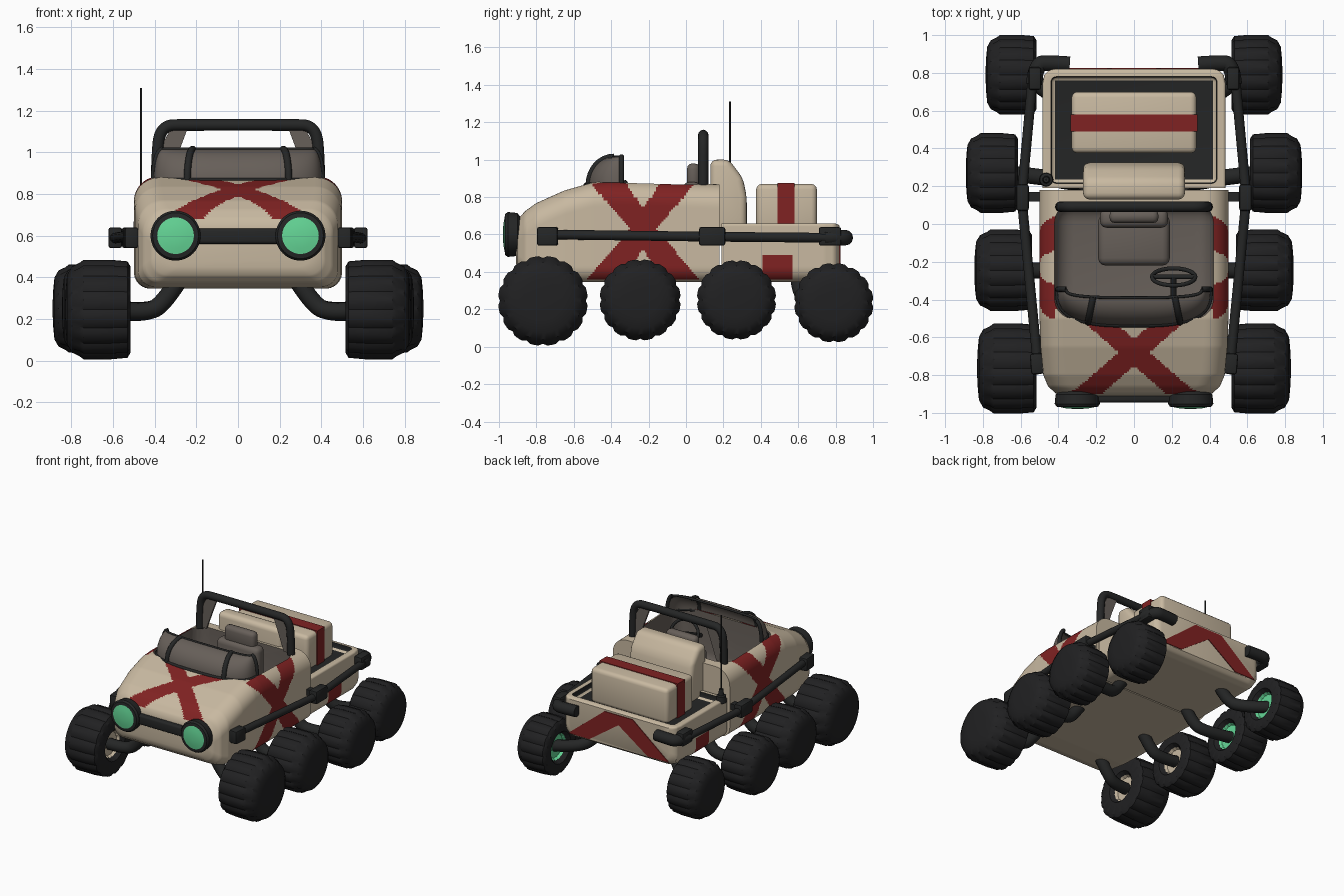
import bpy, bmesh, math
from mathutils import Matrix, Vector

if "Cube" in bpy.data.objects:
    bpy.data.objects.remove(bpy.data.objects["Cube"])

def mat(name, r, g, b):
    m = bpy.data.materials.new(name)
    m.diffuse_color = (r, g, b, 1)
    m.use_nodes = True
    m.node_tree.nodes["Principled BSDF"].inputs["Base Color"].default_value = m.diffuse_color
    return m

BEIGE = mat("beige paint", .58, .485, .355)
RED = mat("dark red paint", .215, .016, .016)
BLACK = mat("black trim", .018, .019, .019)
TYRE = mat("tyre rubber", .015, .015, .016)
GREY = mat("warm grey interior", .135, .115, .10)
GREEN = mat("green lens", .13, .68, .31)

def finish(name, bm, *mats):
    bmesh.ops.recalc_face_normals(bm, faces=bm.faces)
    me = bpy.data.meshes.new(name)
    bm.to_mesh(me)
    bm.free()
    for m in mats:
        me.materials.append(m)
    ob = bpy.data.objects.new(name, me)
    bpy.context.collection.objects.link(ob)
    return ob

def bevel_all(bm, w, seg):
    if w:
        bmesh.ops.bevel(bm, geom=list(bm.edges), offset=w, segments=seg, profile=.5, affect='EDGES')

def box(name, lo, hi, m, bev=0, seg=3, rz=0):
    bm = bmesh.new()
    bmesh.ops.create_cube(bm, size=1)
    lo, hi = Vector(lo), Vector(hi)
    bmesh.ops.scale(bm, vec=hi - lo, verts=bm.verts)
    bevel_all(bm, bev, seg)
    bmesh.ops.transform(bm, matrix=Matrix.Translation((lo + hi) / 2) @ Matrix.Rotation(rz, 4, 'Z'), verts=bm.verts)
    return finish(name, bm, m)

def prism(name, pts, shift, m, bev=0):
    bm = bmesh.new()
    f = bm.faces.new([bm.verts.new(p) for p in pts])
    r = bmesh.ops.extrude_face_region(bm, geom=[f])
    bmesh.ops.translate(bm, vec=shift, verts=[v for v in r['geom'] if isinstance(v, bmesh.types.BMVert)])
    bevel_all(bm, bev, 4)
    return finish(name, bm, m)

def tube(name, pts, r, m, smooth=True, cyclic=False):
    cu = bpy.data.curves.new(name, 'CURVE')
    cu.dimensions = '3D'
    cu.bevel_depth, cu.bevel_resolution, cu.use_fill_caps = r, 4, True
    sp = cu.splines.new('NURBS' if smooth else 'POLY')
    sp.points.add(len(pts) - 1)
    for p, c in zip(sp.points, pts):
        p.co = (*c, 1)
    if smooth:
        sp.order_u, sp.use_endpoint_u, sp.resolution_u = 3, True, 8
    sp.use_cyclic_u = cyclic
    cu.materials.append(m)
    ob = bpy.data.objects.new(name, cu)
    bpy.context.collection.objects.link(ob)
    return ob

def lathe(name, prof, mtx, mats, n=48, tread=None):
    # profile rows: (distance along x, radius, material index of the band that follows)
    bm = bmesh.new()
    rings = []
    for a, r, _ in prof:
        ring = []
        for i in range(n):
            t = 2 * math.pi * i / n
            k = .955 if tread and tread[0] <= a <= tread[1] and i % 4 == 0 else 1
            ring.append(bm.verts.new(mtx @ Vector((a, r * k * math.cos(t), r * k * math.sin(t)))))
        rings.append(ring)
    for j in range(len(rings) - 1):
        for i in range(n):
            q = [rings[j][i], rings[j][(i + 1) % n], rings[j + 1][(i + 1) % n], rings[j + 1][i]]
            bm.faces.new(q).material_index = prof[j][2]
    bm.faces.new(rings[0]).material_index = prof[0][2]
    bm.faces.new(rings[-1]).material_index = prof[-1][2]
    return finish(name, bm, *mats)

def section(w, zb, zt, rt, rb):
    rt, rb = min(rt, (zt - zb) * .45), min(rb, (zt - zb) * .45)
    cs = [(w - rt, zt - rt, rt, 90), (w - rb, zb + rb, rb, 0),
          (-w + rb, zb + rb, rb, -90), (-w + rt, zt - rt, rt, -180)]
    pts = []
    for i, (cx, cz, r, a) in enumerate(cs):
        arc = [(cx + r * math.cos(math.radians(a - 9 * k)), cz + r * math.sin(math.radians(a - 9 * k))) for k in range(11)]
        nx = cs[(i + 1) % 4]
        e = math.radians(nx[3])
        end = (nx[0] + nx[2] * math.cos(e), nx[1] + nx[2] * math.sin(e))
        n = (30, 20, 30, 80)[i]
        pts += arc + [(arc[-1][0] + (end[0] - arc[-1][0]) * k / n, arc[-1][1] + (end[1] - arc[-1][1]) * k / n) for k in range(1, n)]
    return pts

def hull(name, keys, cut_lo, cut_hi, bev, paint, inner):
    # loft through key stations (y, half width, bottom, top), cut a well, paint by rule
    bm = bmesh.new()
    rings = []
    for a, b in zip(keys, keys[1:]):
        n = max(1, round((b[0] - a[0]) / .01))
        for k in range(n + (b is keys[-1])):
            y, w, zb, zt = [p + (q - p) * k / n for p, q in zip(a, b)]
            rings.append([bm.verts.new((x, y, z)) for x, z in section(w, zb, zt, *RADII[name])])
    for r, s in zip(rings, rings[1:]):
        for i in range(len(r)):
            j = (i + 1) % len(r)
            bm.faces.new((r[i], r[j], s[j], s[i]))
    bm.faces.new(rings[0])
    bm.faces.new(rings[-1])
    ob = finish(name, bm, BEIGE, RED, inner)
    cutter = box("well_cutter", cut_lo, cut_hi, BEIGE, bev, 5)
    cutter.hide_render = True
    md = ob.modifiers.new("well", 'BOOLEAN')
    md.operation, md.object, md.solver = 'DIFFERENCE', cutter, 'EXACT'
    bpy.context.view_layer.objects.active = ob
    bpy.ops.object.modifier_apply(modifier="well")
    bpy.data.objects.remove(cutter)
    e = .004
    for f in ob.data.polygons:
        c, nm = f.center, f.normal
        inside = all(l - e < v < h + e for v, l, h in zip(c, cut_lo, cut_hi))
        top = c.z > keys[-1][3] - .035 and nm.z > .6
        f.material_index = 2 if inside and not top else int(paint(c, nm))
    return ob

RADII = {"front_hull": (.12, .08), "cargo_bed": (.015, .08)}

def front_paint(c, n):
    if c.y < -.5 and n.z > .25 and abs(c.x) < .4:      # cross on the bonnet
        return c.z > .68 and abs(abs(c.x) - 1.15 * abs(c.y + .68)) < .082
    dz = abs(c.z - .63)                                # cross on each side
    return abs(c.x) > .41 and n.z > -.8 and abs(abs(c.y + .23) - .76 * dz) < .07 + .1 * dz

# body
hull("front_hull", [(-.91, .36, .45, .64), (-.90, .41, .41, .68), (-.86, .455, .375, .725), (-.8, .48, .355, .768),
                    (-.65, .495, .345, .835), (-.5, .5, .345, .878), (-.4, .5, .345, .885), (.18, .5, .345, .868)],
     (-.42, -.5, .48), (.42, .11, 1.3), .1, front_paint, GREY)
hull("cargo_bed", [(.19, .485, .345, .66), (.74, .485, .345, .66), (.79, .475, .355, .66), (.81, .455, .37, .655), (.82, .43, .38, .648)],
     (-.44, .215, .61), (.44, .78, .9), .03, lambda c, n: abs(c.x) > .4 and .41 < c.y < .565 and c.z < .49 and n.z > -.8, BLACK)
prism("rear_chevron", [(-.43, .819, .385), (-.12, .819, .635), (.12, .819, .635), (.43, .819, .385), (.25, .819, .385), (0, .819, .56), (-.25, .819, .385)],
      (0, .006, 0), RED)

# luggage and pod behind the seat
box("luggage_box", (-.33, .375, .6), (.33, .70, .87), BEIGE, .03)
box("luggage_stripe", (-.335, .49, .6), (.335, .58, .875), RED)
prism("rear_pod", [(-.27, .13, .6), (-.27, .13, 1.0), (-.27, .23, 1.0), (-.27, .305, .9), (-.27, .325, .8), (-.27, .325, .6)], (.54, 0, 0), BEIGE, .035)

# seat and steering
box("seat_base", (-.19, -.22, .45), (.19, .05, .62), GREY, .04)
box("seat_back", (-.18, -.02, .5), (.18, .08, .88), GREY, .035)
box("headrest", (-.13, .005, .85), (.13, .075, .98), GREY, .03)
ring = []
for i in range(24):
    t = i * math.pi / 12
    ring.append((.21 + .115 * math.cos(t), -.28 - .045 * math.sin(t), .79 + .09 * math.sin(t)))
tube("steering_wheel", ring, .011, BLACK, False, True)
tube("steering_spoke", [ring[0], ring[12]], .012, BLACK, False)
tube("steering_column", [(.21, -.28, .79), (.21, -.48, .70)], .016, BLACK, False)

# windscreen: a curved visor with straps and edging
def visor(u, v, off=0):
    a, b = u * math.pi / 2, v * math.pi / 2
    s, c = math.sin(a), math.cos(a)
    x = math.copysign(abs(s) ** .67, s) * (.36 + .045 * math.cos(b) + off)
    y = -.345 - max(c, 0) ** .67 * (.045 + .145 * math.cos(b) + off)
    return (x, y, .865 + (.15 + off) * math.sin(b))
bm = bmesh.new()
g = [[bm.verts.new(visor(-1 + i / 24, j / 10)) for j in range(11)] for i in range(49)]
for i in range(48):
    for j in range(10):
        bm.faces.new((g[i][j], g[i + 1][j], g[i + 1][j + 1], g[i][j + 1]))
screen = finish("windscreen", bm, GREY)
screen.modifiers.new("thickness", 'SOLIDIFY').thickness = .01
tube("windscreen_base", [visor(-1 + i / 24, 0) for i in range(49)], .013, BLACK, False)
tube("windscreen_rim", [visor(-1 + i / 24, 1) for i in range(49)], .008, BLACK, False)
for s in (-1, 1):
    tube("windscreen_end", [visor(s, j / 8) for j in range(9)], .014, BLACK, False)
    tube("windscreen_strap", [visor(s * .31, j / 8) for j in range(9)], .017, BLACK, False)

# roll bar
half = [(.39, .86), (.39, .96), (.375, 1.13), (.24, 1.132)]
tube("roll_bar", [(-x, .092, z) for x, z in half] + [(0, .092, 1.132)] + [(x, .092, z) for x, z in half[::-1]], .028, BLACK)

# nose
box("grille_bar", (-.22, -.945, .56), (.22, -.88, .635), BLACK, .015)

# antenna
lathe("antenna_base", [(0, .038, 0), (.05, .034, 0), (.055, .02, 0), (.1, .015, 0)],
      Matrix.Translation((-.465, .235, .64)) @ Matrix.Rotation(-math.pi / 2, 4, 'Y'), [BLACK], 20)
tube("antenna", [(-.465, .235, .68), (-.465, .235, 1.31)], .005, BLACK, False)

# wheels: y, z, radius, inner x, outer x, arm start y, hub colour
WHEELS = [(-.765, .245, .24, .516, .83, -.72, BEIGE), (-.245, .25, .217, .54, .845, -.25, BEIGE),
          (.27, .25, .212, .615, .89, .22, GREEN), (.79, .235, .212, .516, .785, .60, GREEN)]
for s in (-1, 1):
    for y, z, r, x0, x1, ya, hub in WHEELS:
        w = x1 - x0
        prof = [(.05, .03, 1), (.05, .09, 1), (.03, .1, 0), (.0, .12, 0), (0, r * .86, 0), (.015, r * .97, 0),
                (w * .3, r, 0), (w * .72, r, 0), (w * .78, r * .94, 0), (w * .9, r * .86, 0), (w * .97, r * .7, 0),
                (w * .99, r * .45, 0), (w, r * .2, 0)]
        lathe("wheel", prof, Matrix.Translation((s * x0, y, z)) @ Matrix.Diagonal((s, 1, 1, 1)), [TYRE, hub], 64, (.01, w * .8))
        tube("suspension_arm", [(s * .27, ya, .41), (s * .35, ya, .28), (s * .44, (ya + y) / 2, .225), (s * (x0 + .07), y, z)], .043, BLACK)
    # headlight
    lathe("headlight", [(0, .09, 0), (.02, .115, 0), (.07, .12, 0), (.085, .11, 0), (.088, .088, 1), (.094, .06, 1), (.097, .02, 1)],
          Matrix.Translation((s * .3, -.882, .6)) @ Matrix.Rotation(-math.pi / 2, 4, 'Z'), [BLACK, GREEN])
    # side rail with clamps
    tube("side_rail", [(s * .51, -.74, .6), (s * .595, .14, .588), (s * .535, .79, .582)], .026, BLACK, False)
    for x, y, h in ((.515, -.74, .055), (.59, .14, .07), (.525, .77, .06)):
        box("rail_clamp", (s * x - .033, y - h, .54), (s * x + .033, y + h, .64), BLACK, .012, 2, -s * .08 if y < 0 else 0)
    box("rail_mount", (min(s * .45, s * .59), .12, .565), (max(s * .45, s * .59), .17, .61), BLACK)
    tube("rear_bumper", [(s * .53, .74, .583), (s * .52, .85, .583), (s * .44, .852, .583), (s * .34, .845, .583)], .042, BLACK)
    # gusset in the corner of the roll bar
    prism("roll_bar_gusset", [(s * .39, .085, .87), (s * .33, .085, .87), (s * .285, .085, 1.0), (s * .24, .085, 1.12), (s * .33, .085, 1.1), (s * .375, .085, 1.02)],
          (0, .015, 0), GREY)

# smooth shading with crisp edges
bpy.ops.object.select_all(action='SELECT')
bpy.context.view_layer.objects.active = bpy.data.objects["front_hull"]
bpy.ops.object.convert(target='MESH')
bpy.ops.object.shade_smooth_by_angle(angle=math.radians(35))
